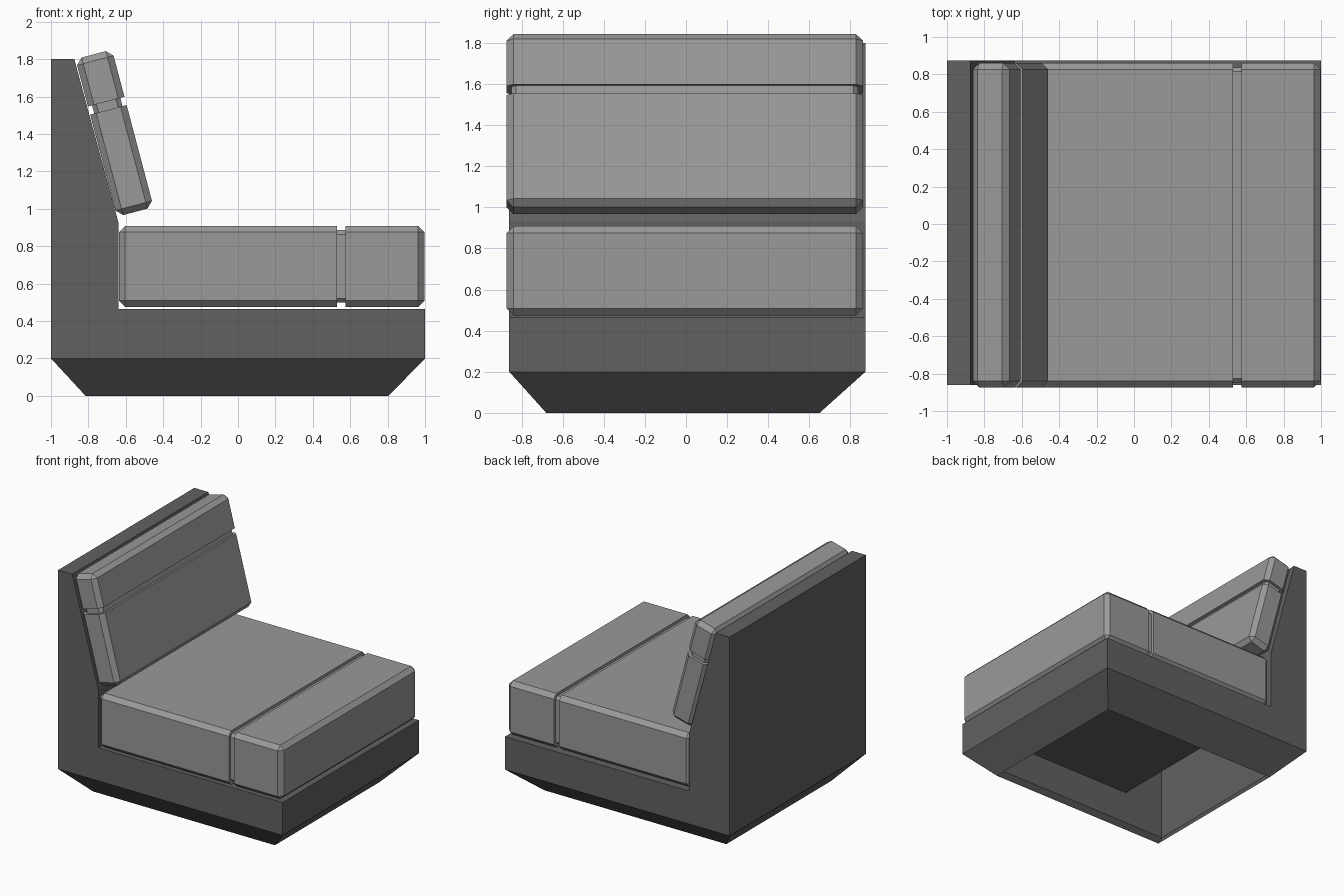
import bpy, bmesh
from math import radians
from mathutils import Matrix

if "Cube" in bpy.data.objects:
    bpy.data.objects.remove(bpy.data.objects["Cube"])


def material(name, v):
    m = bpy.data.materials.new(name)
    m.diffuse_color = (v, v, v, 1)
    m.use_nodes = True
    m.node_tree.nodes["Principled BSDF"].inputs["Base Color"].default_value = m.diffuse_color
    return m


def finish(bm, name, mat):
    bmesh.ops.recalc_face_normals(bm, faces=bm.faces)
    me = bpy.data.meshes.new(name)
    bm.to_mesh(me)
    bm.free()
    me.materials.append(mat)
    ob = bpy.data.objects.new(name, me)
    bpy.context.collection.objects.link(ob)
    return ob


dark = material("dark grey shell", 0.12)
light = material("light grey upholstery", 0.32)


def cushion(name, hx, hy, length, groove, origin, tilt, c=0.034, d=0.023):
    """Chamfered block lofted along local z, with a recessed seam groove."""
    def ring(z, inset, ch):
        a, b = hx - inset, hy - inset
        pts = [(a, b - ch), (a - ch, b), (ch - a, b), (-a, b - ch),
               (-a, ch - b), (ch - a, -b), (a - ch, -b), (a, ch - b)]
        return [bm.verts.new((x, y, z)) for x, y in pts]

    bm = bmesh.new()
    g0, g1 = groove
    rings = [ring(*r) for r in (
        (0, c, 0), (c, 0, c), (g0, 0, c), (g0, d, c * 0.7),
        (g1, d, c * 0.7), (g1, 0, c), (length - c, 0, c), (length, c, 0))]
    for lo, hi in zip(rings, rings[1:]):
        for i in range(8):
            j = (i + 1) % 8
            bm.faces.new((lo[i], lo[j], hi[j], hi[i]))
    bm.faces.new(rings[0])
    bm.faces.new(rings[-1])
    # merge the collapsed end corners
    bmesh.ops.remove_doubles(bm, verts=rings[0] + rings[-1], dist=1e-5)
    bm.transform(Matrix.Translation(origin) @ Matrix.Rotation(radians(tilt), 4, 'Y'))
    return finish(bm, name, light)


# Seat shell: open-bottomed L profile
Y0, Y1 = -0.86, 0.873
profile = [(-1, 0.2), (-1, 1.8), (-0.875, 1.8), (-0.64, 0.93),
           (-0.64, 0.465), (1, 0.465), (1, 0.2)]
bm = bmesh.new()
front = [bm.verts.new((x, Y0, z)) for x, z in profile]
back = [bm.verts.new((x, Y1, z)) for x, z in profile]
bm.faces.new(front)
bm.faces.new(back)
for i in range(len(profile) - 1):
    bm.faces.new((front[i], front[i + 1], back[i + 1], back[i]))

# Plinth: tapered skirt below the shell, hollow inside
top = [front[0], front[-1], back[-1], back[0]]
foot = [bm.verts.new(p) for p in ((-0.815, -0.68, 0), (0.805, -0.68, 0),
                                  (0.805, 0.65, 0), (-0.815, 0.65, 0))]
for i in range(4):
    j = (i + 1) % 4
    bm.faces.new((foot[i], foot[j], top[j], top[i]))
finish(bm, "seat_shell", dark)

# Cushions
cushion("seat_cushion", 0.217, 0.867, 1.634, (1.166, 1.211), (-0.637, -0.006, 0.692), 90)
cushion("back_cushion", 0.101, 0.867, 0.871, (0.564, 0.609), (-0.549, -0.006, 0.984), -14.8)
